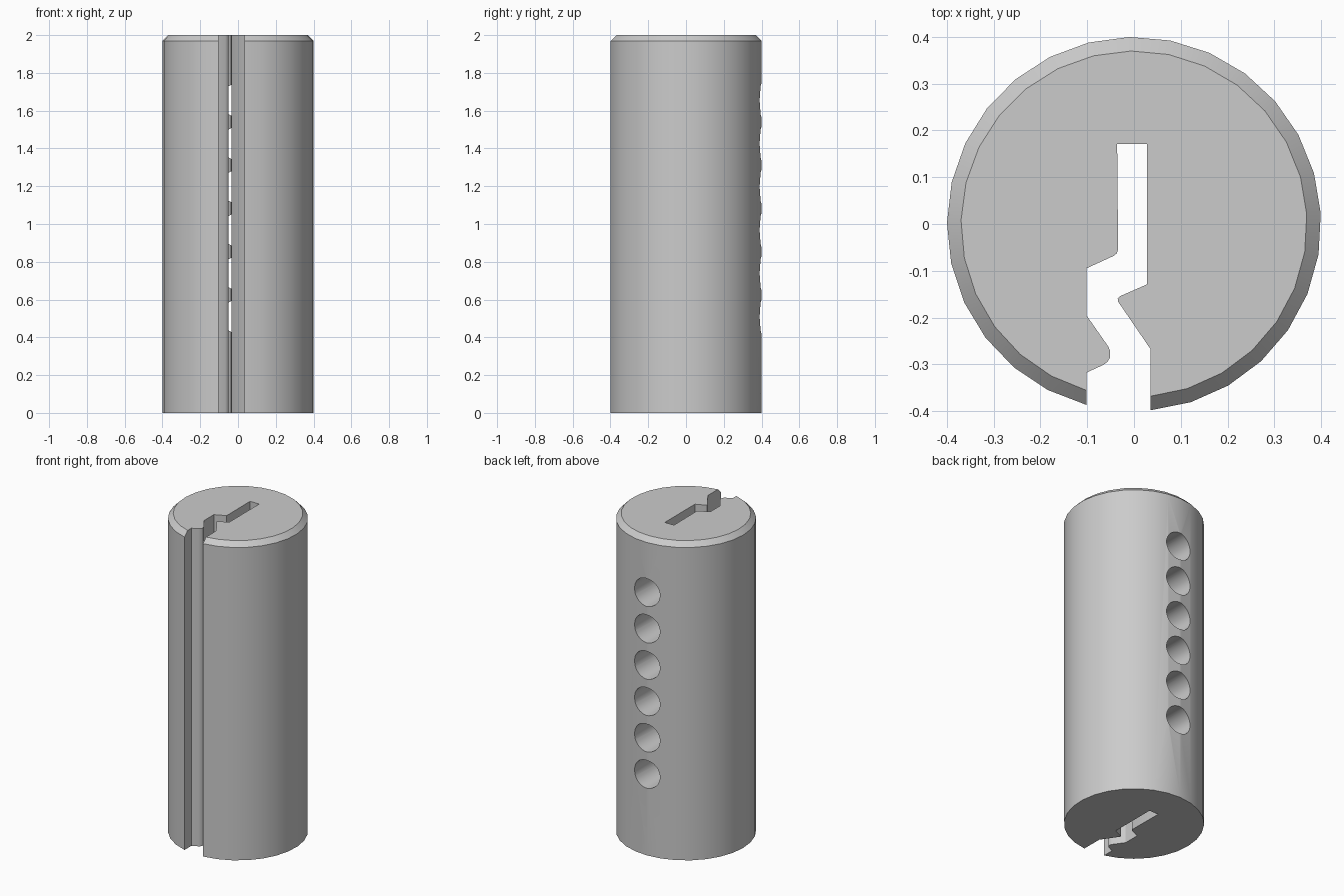
import bpy
import bmesh
from math import acos, asin, cos, sin, pi, radians
from mathutils import Matrix

if "Cube" in bpy.data.objects:
    bpy.data.objects.remove(bpy.data.objects["Cube"], do_unlink=True)

HEIGHT, CHAMFER, RADIUS = 2.0, 0.03, 0.4
MOUTH_RIGHT, MOUTH_LEFT = 0.035, -0.102
ARC_STEPS = 27

# Warded keyway outline, from the mouth's left edge inward and back out
KEYWAY = [
    (-0.102, -0.318), (-0.067, -0.302), (-0.057, -0.295), (-0.051, -0.285),
    (-0.051, -0.272), (-0.055, -0.262), (-0.102, -0.195), (-0.102, -0.095),
    (-0.043, -0.068), (-0.037, -0.063), (-0.034, -0.054), (-0.036, 0.171),
    (0.028, 0.171), (0.028, -0.129), (-0.029, -0.154), (-0.035, -0.159),
    (-0.034, -0.166), (0.035, -0.267),
]


def outline(radius):
    """Open circle from one side of the mouth to the other, closed by the keyway."""
    start = -acos(MOUTH_RIGHT / radius)
    end = pi + asin((radius**2 - MOUTH_LEFT**2) ** 0.5 / radius)
    angles = [start + (end - start) * i / ARC_STEPS for i in range(ARC_STEPS + 1)]
    return [(radius * cos(a), radius * sin(a)) for a in angles] + KEYWAY


def make_object(name, bm):
    bmesh.ops.recalc_face_normals(bm, faces=bm.faces)
    mesh = bpy.data.meshes.new(name)
    bm.to_mesh(mesh)
    bm.free()
    obj = bpy.data.objects.new(name, mesh)
    bpy.context.collection.objects.link(obj)
    return obj


# Plug body: stacked outlines, chamfered at the top
bm = bmesh.new()
levels = [(0, RADIUS), (HEIGHT - CHAMFER, RADIUS), (HEIGHT, RADIUS - CHAMFER)]
rings = [[bm.verts.new((x, y, z)) for x, y in outline(r)] for z, r in levels]
count = len(rings[0])
for low, high in zip(rings, rings[1:]):
    for i in range(count):
        j = (i + 1) % count
        bm.faces.new((low[i], low[j], high[j], high[i]))
bm.faces.new(rings[0][::-1])
bm.faces.new(rings[-1])
plug = make_object("lock_plug", bm)

# Six pin holes drilled from the back into the keyway
bm = bmesh.new()
HOLE_RADIUS, HOLE_END, HOLE_START = 0.088, -0.08, 0.6
for i in range(6):
    place = Matrix.Translation((-0.003, (HOLE_START + HOLE_END) / 2, 0.51 + 0.229 * i))
    bmesh.ops.create_cone(
        bm, cap_ends=True, segments=32, radius1=HOLE_RADIUS, radius2=HOLE_RADIUS,
        depth=HOLE_START - HOLE_END, matrix=place @ Matrix.Rotation(pi / 2, 4, "X"))
cutter = make_object("pin_hole_cutter", bm)
cutter.hide_render = True

drill = plug.modifiers.new("pin_holes", "BOOLEAN")
drill.operation = "DIFFERENCE"
drill.solver = "EXACT"
drill.object = cutter
bpy.ops.object.select_all(action="DESELECT")
bpy.context.view_layer.objects.active = plug
plug.select_set(True)
bpy.ops.object.modifier_apply(modifier=drill.name)
bpy.data.objects.remove(cutter, do_unlink=True)

# Plain grey metal
grey = bpy.data.materials.new("plain_grey")
grey.use_nodes = True
colour = (0.6, 0.6, 0.6, 1)
grey.diffuse_color = colour
grey.node_tree.nodes["Principled BSDF"].inputs["Base Color"].default_value = colour
plug.data.materials.clear()
plug.data.materials.append(grey)

bpy.ops.object.shade_smooth_by_angle(angle=radians(30))
